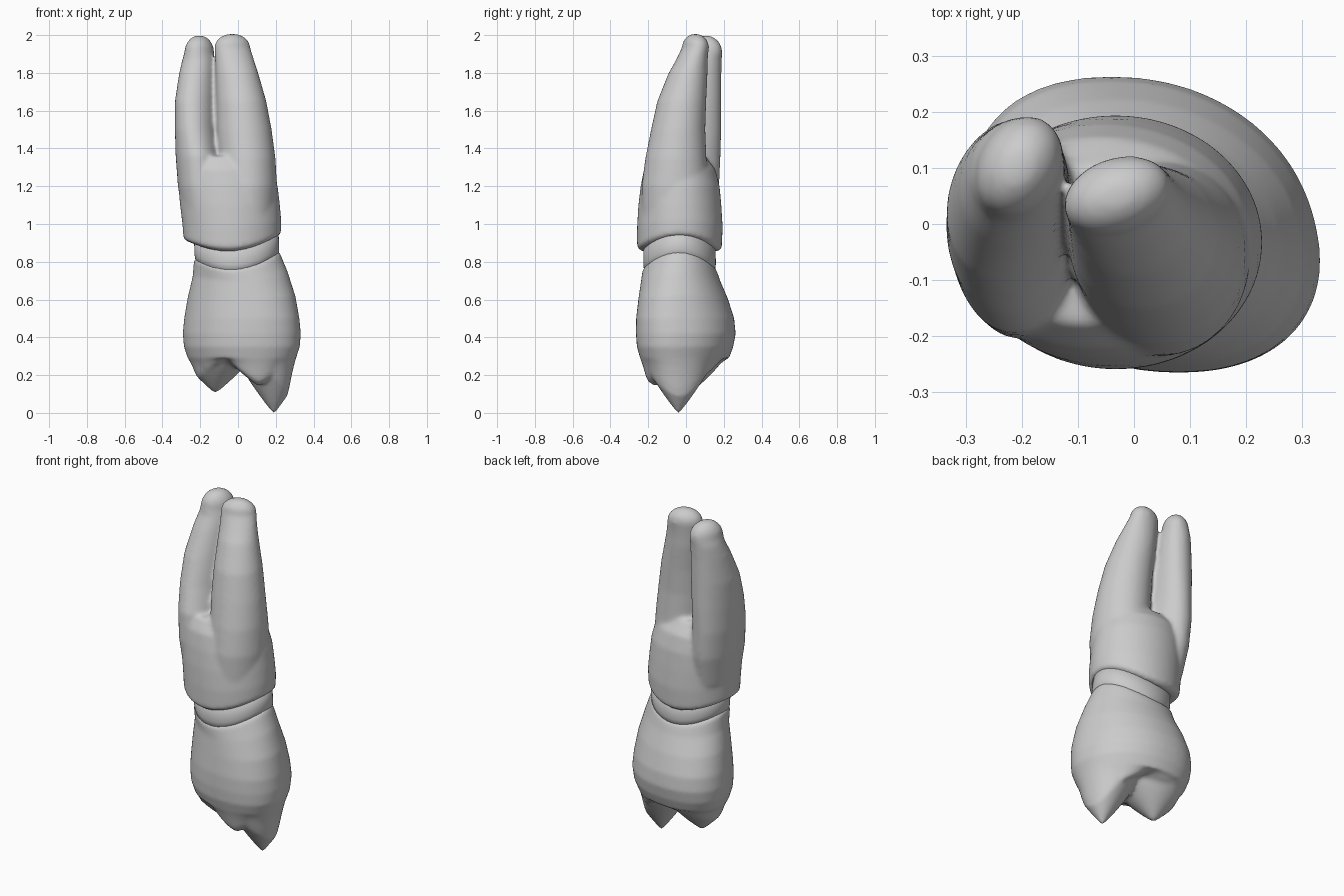
import bpy, bmesh, math
from mathutils import Vector

cube = bpy.data.objects.get("Cube")
if cube:
    bpy.data.objects.remove(cube)

SIDES = 64


def make_material(name, colour):
    mat = bpy.data.materials.new(name)
    mat.use_nodes = True
    mat.diffuse_color = colour
    mat.node_tree.nodes["Principled BSDF"].inputs["Base Color"].default_value = colour
    return mat


GREY = make_material("light grey", (0.6, 0.6, 0.6, 1))


def neck_wave(t):
    """Scalloped height of the gum line around the neck."""
    return 0.03 * math.cos(2 * t) + 0.015 * math.cos(t)


def blunt(v, power):
    return math.copysign(abs(v) ** power, v)


def ring(x0, x1, y0, y1, z, wave=0.0, shear=0.0, turn=0.0, power=1.0):
    """Oval between the given limits, leaning by shear, rotated by turn."""
    cx, cy, rx, ry = (x0 + x1) / 2, (y0 + y1) / 2, (x1 - x0) / 2, (y1 - y0) / 2
    rx = math.sqrt(rx * rx - shear * shear)
    pts = []
    for i in range(SIDES):
        t = math.tau * i / SIDES
        a, b = blunt(math.cos(t), power), blunt(math.sin(t), power)
        u, v = rx * a - shear * b, ry * b
        c, s = math.cos(turn), math.sin(turn)
        pts.append(Vector((cx + u * c - v * s, cy + u * s + v * c, z + wave * neck_wave(t))))
    return pts


def loft(bm, rings):
    """Skin a stack of rings and close both ends."""
    loops = [[bm.verts.new(p) for p in r] for r in rings]
    for a, b in zip(loops, loops[1:]):
        for i in range(SIDES):
            j = (i + 1) % SIDES
            bm.faces.new((a[i], a[j], b[j], b[i]))
    for end in (loops[0], loops[-1]):
        mid = bm.verts.new(sum((v.co for v in end), Vector()) / SIDES)
        for i in range(SIDES):
            bm.faces.new((end[i], end[(i + 1) % SIDES], mid))


def finish(name, bm, voxel=None, smooth=4):
    bmesh.ops.recalc_face_normals(bm, faces=bm.faces)
    mesh = bpy.data.meshes.new(name)
    bm.to_mesh(mesh)
    bm.free()
    mesh.materials.append(GREY)
    obj = bpy.data.objects.new(name, mesh)
    bpy.context.collection.objects.link(obj)
    if voxel:
        mod = obj.modifiers.new("fuse", 'REMESH')
        mod.mode = 'VOXEL'
        mod.voxel_size = voxel
        mod.use_smooth_shade = True
        mod = obj.modifiers.new("soften", 'SMOOTH')
        mod.factor = 0.5
        mod.iterations = smooth
    for p in mesh.polygons:
        p.use_smooth = True


def dome(x, y, rx, ry, z, height, turn):
    """Rings that round off a root tip."""
    out = []
    for k in range(6):
        a = math.pi / 2 * k / 6
        c = math.cos(a)
        out.append(ring(x - rx * c, x + rx * c, y - ry * c, y + ry * c,
                        z + height * math.sin(a), turn=turn))
    return out


# Roots: shared trunk and two tapering prongs, fused together
bm = bmesh.new()
loft(bm, [ring(-.25, .20, -.23, .17, .885, 1),
          ring(-.288, .228, -.259, .190, .905, 1),
          ring(-.295, .229, -.259, .194, 1.0, .4),
          ring(-.307, .222, -.252, .187, 1.1),
          ring(-.315, .210, -.240, .178, 1.2),
          ring(-.315, .185, -.222, .155, 1.29),
          ring(-.29, .13, -.18, .10, 1.36)])
loft(bm, [ring(-.29, -.08, -.19, .14, 1.02),
          ring(-.318, -.09, -.205, .175, 1.2),
          ring(-.33, -.098, -.195, .183, 1.36),
          ring(-.333, -.114, -.15, .188, 1.5, turn=-.15),
          ring(-.330, -.120, -.1, .19, 1.65, turn=-.3),
          ring(-.308, -.124, -.035, .19, 1.8, turn=-.4),
          ring(-.292, -.126, 0, .192, 1.87, turn=-.45)]
     + dome(-.205, .102, .073, .095, 1.91, .09, -.5))
loft(bm, [ring(-.12, .20, -.235, .12, 1.05),
          ring(-.11, .207, -.235, .12, 1.2),
          ring(-.108, .198, -.215, .108, 1.35),
          ring(-.114, .178, -.185, .102, 1.5),
          ring(-.114, .150, -.152, .107, 1.65),
          ring(-.118, .107, -.092, .114, 1.8)]
     + dome(-.03, .05, .098, .068, 1.935, .073, .33))
finish("roots", bm, voxel=.011, smooth=9)

# Neck band between roots and crown
bm = bmesh.new()
loft(bm, [ring(-.222, .214, -.220, .152, .77, 1.1),
          ring(-.230, .218, -.226, .158, .82, 1.1),
          ring(-.234, .214, -.226, .156, .94, .9)])
finish("neck_band", bm)

# Crown: bulging wall, then a cusped biting surface
CUSPS = [(.19, -.04, .29, .19), (-.12, .02, .18, .18),
         (.11, -.165, .145, .16), (-.17, -.09, .07, .12),
         (.185, .12, .08, .13), (-.08, .13, .04, .11), (.02, -.10, .06, .11)]


def bite_height(x, y, s):
    z = .29 - .01 * (1 - s ** 4)
    drop = max(h * max(0, 1 - math.hypot(x - cx, y - cy) / r) ** .85
               for cx, cy, h, r in CUSPS)
    return z - drop * min(1, (1 - s) * 7)


bm = bmesh.new()
wall = [ring(-.225, .215, -.225, .155, .80, 1.2),
        ring(-.234, .226, -.231, .164, .785, 1.2, .01),
        ring(-.240, .265, -.238, .182, .715, .6, .03),
        ring(-.265, .303, -.252, .222, .61, .2, .05, power=.95),
        ring(-.283, .323, -.264, .255, .5, 0, .06, power=.92),
        ring(-.29, .330, -.265, .263, .42, 0, .06, power=.92),
        ring(-.284, .325, -.26, .25, .35, 0, .06, power=.92),
        ring(-.265, .306, -.243, .228, .29, 0, .06, power=.95)]
rim = wall[-1]
centre = sum(rim, Vector()) / SIDES
for k in range(1, 25):
    s = 1 - k / 25
    row = []
    for p in rim:
        q = centre.lerp(p, s)
        row.append(Vector((q.x, q.y, bite_height(q.x, q.y, s))))
    wall.append(row)
loft(bm, wall)
finish("crown", bm, voxel=.010, smooth=6)
